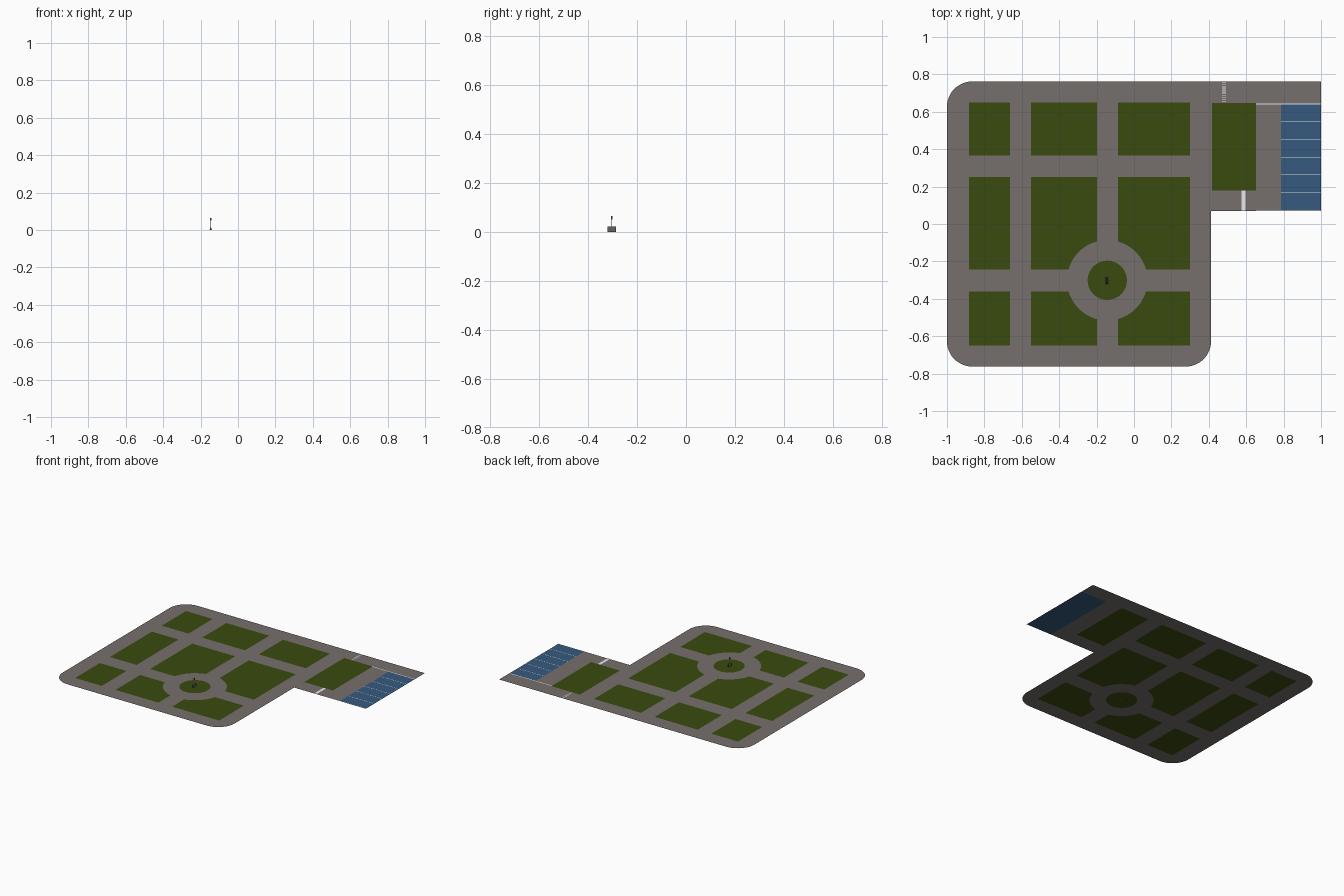
import bpy, bmesh, math
from mathutils import Matrix

if "Cube" in bpy.data.objects:
    bpy.data.objects.remove(bpy.data.objects["Cube"])


def material(name, rgb):
    m = bpy.data.materials.new(name)
    m.diffuse_color = (*rgb, 1)
    m.use_nodes = True
    m.node_tree.nodes["Principled BSDF"].inputs["Base Color"].default_value = m.diffuse_color
    return m


PAVING = material("paving_grey", (0.18, 0.162, 0.15))
GRASS = material("grass_green", (0.042, 0.069, 0.0044))
BLUE = material("parking_blue", (0.037, 0.102, 0.209))
WHITE = material("line_white", (0.8, 0.8, 0.8))
DARK = material("monument_dark", (0.10, 0.10, 0.10))


def finish(name, bm, mat):
    me = bpy.data.meshes.new(name)
    bm.to_mesh(me)
    bm.free()
    me.materials.append(mat)
    ob = bpy.data.objects.new(name, me)
    bpy.context.collection.objects.link(ob)
    return ob


def flat(name, loops, mat, z=0.0):
    """Flat sheet from closed outlines; inner outlines become holes."""
    bm = bmesh.new()
    edges = []
    for pts in loops:
        vs = [bm.verts.new((x, y, z)) for x, y in pts]
        edges += [bm.edges.new((vs[i - 1], vs[i])) for i in range(len(vs))]
    bmesh.ops.triangle_fill(bm, use_beauty=True, edges=edges, normal=(0, 0, 1))
    bm.normal_update()
    bmesh.ops.reverse_faces(bm, faces=[f for f in bm.faces if f.normal.z < 0])
    return finish(name, bm, mat)


def arc(cx, cy, r, a0, a1, n):
    return [(cx + r * math.cos(math.radians(a0 + (a1 - a0) * i / n)),
             cy + r * math.sin(math.radians(a0 + (a1 - a0) * i / n))) for i in range(n + 1)]


def rect(x0, x1, y0, y1):
    return [(x0, y0), (x1, y0), (x1, y1), (x0, y1)]


# Layout
COLS = [(-0.882, -0.663), (-0.551, -0.198), (-0.086, 0.30)]
ROWS = [(-0.65, -0.36), (-0.243, 0.25), (0.366, 0.65)]
CX, CY, R, R_IN = -0.143, -0.301, 0.215, 0.105
TOP, RIGHT, ARM_Y, PARK_X, PARK_Y = 0.762, 0.412, 0.07, 0.786, 0.645

# Lawn outlines: grid blocks, four of them bitten by the round plaza
lawns = []
for i, (x0, x1) in enumerate(COLS):
    for j, (y0, y1) in enumerate(ROWS):
        if i == 0 or j == 2:
            lawns.append(rect(x0, x1, y0, y1))
            continue
        sx, sy = (1 if i == 2 else -1), (1 if j == 1 else -1)
        inner_x, outer_x = (x0, x1) if sx > 0 else (x1, x0)
        inner_y, outer_y = (y0, y1) if sy > 0 else (y1, y0)
        a0 = math.asin(abs(inner_y - CY) / R)
        a1 = math.acos(abs(inner_x - CX) / R)
        bite = [(CX + sx * R * math.cos(a0 + (a1 - a0) * k / 12),
                 CY + sy * R * math.sin(a0 + (a1 - a0) * k / 12)) for k in range(13)]
        lawns.append(bite + [(inner_x, outer_y), (outer_x, outer_y), (outer_x, inner_y)])
lawns.append(rect(0.417, 0.652, 0.18, 0.648))
lawns.append(arc(CX, CY, R_IN, 0, 360, 40)[:-1])

# Paving with rounded corners, the side arm and holes for the lawns
c = 0.135
outline = (arc(-1 + c, TOP - c, c, 90, 180, 12) + arc(-1 + c, -TOP + c, c, 180, 270, 12)
           + arc(RIGHT - c, -TOP + c, c, 270, 360, 12)
           + [(RIGHT, ARM_Y), (PARK_X, ARM_Y), (PARK_X, PARK_Y), (1, PARK_Y), (1, TOP)])
flat("paving", [outline] + lawns, PAVING)
for k, l in enumerate(lawns):
    flat(f"lawn_{k}", [l], GRASS)

# Parking area with stall lines
flat("parking_area", [rect(PARK_X, 1, ARM_Y, PARK_Y)], BLUE)
step = (PARK_Y - ARM_Y - 0.005) / 6
for k in range(7):
    y = ARM_Y + 0.0025 + k * step
    end = k in (0, 6)
    w = 0.003 if end else 0.0015
    flat(f"stall_line_{k}", [rect(0.652 if end else PARK_X, 1, y - w, y + w)], WHITE, 0.0008)

# Crossings: a solid strip and a striped one
flat("crossing_strip", [rect(0.576, 0.597, ARM_Y, 0.18)], WHITE, 0.0008)
for k in range(10):
    y = 0.654 + k * 0.011
    flat(f"crossing_stripe_{k}", [rect(0.471, 0.491, y, y + 0.004)], WHITE, 0.0008)


# Monument: wedge base, thin pole and small top
def wedge(name, x, y, z, w, d, h):
    bm = bmesh.new()
    ends = [[bm.verts.new(p) for p in ((x - w / 2, yy, z), (x + w / 2, yy, z), (x, yy, z + h))]
            for yy in (y - d / 2, y + d / 2)]
    bm.faces.new(ends[0])
    bm.faces.new(ends[1][::-1])
    for i in range(3):
        k = (i + 1) % 3
        bm.faces.new((ends[0][i], ends[1][i], ends[1][k], ends[0][k]))
    bmesh.ops.recalc_face_normals(bm, faces=bm.faces[:])
    finish(name, bm, DARK)


def box(name, loc, size):
    bm = bmesh.new()
    bmesh.ops.create_cube(bm, size=1, matrix=Matrix.Translation(loc) @ Matrix.Diagonal((*size, 1)))
    finish(name, bm, DARK)


wedge("monument_base", -0.146, -0.303, 0, 0.012, 0.034, 0.022)
box("monument_pole", (-0.146, -0.303, 0.035), (0.001, 0.001, 0.04))
box("monument_top", (-0.146, -0.303, 0.057), (0.009, 0.007, 0.014))
